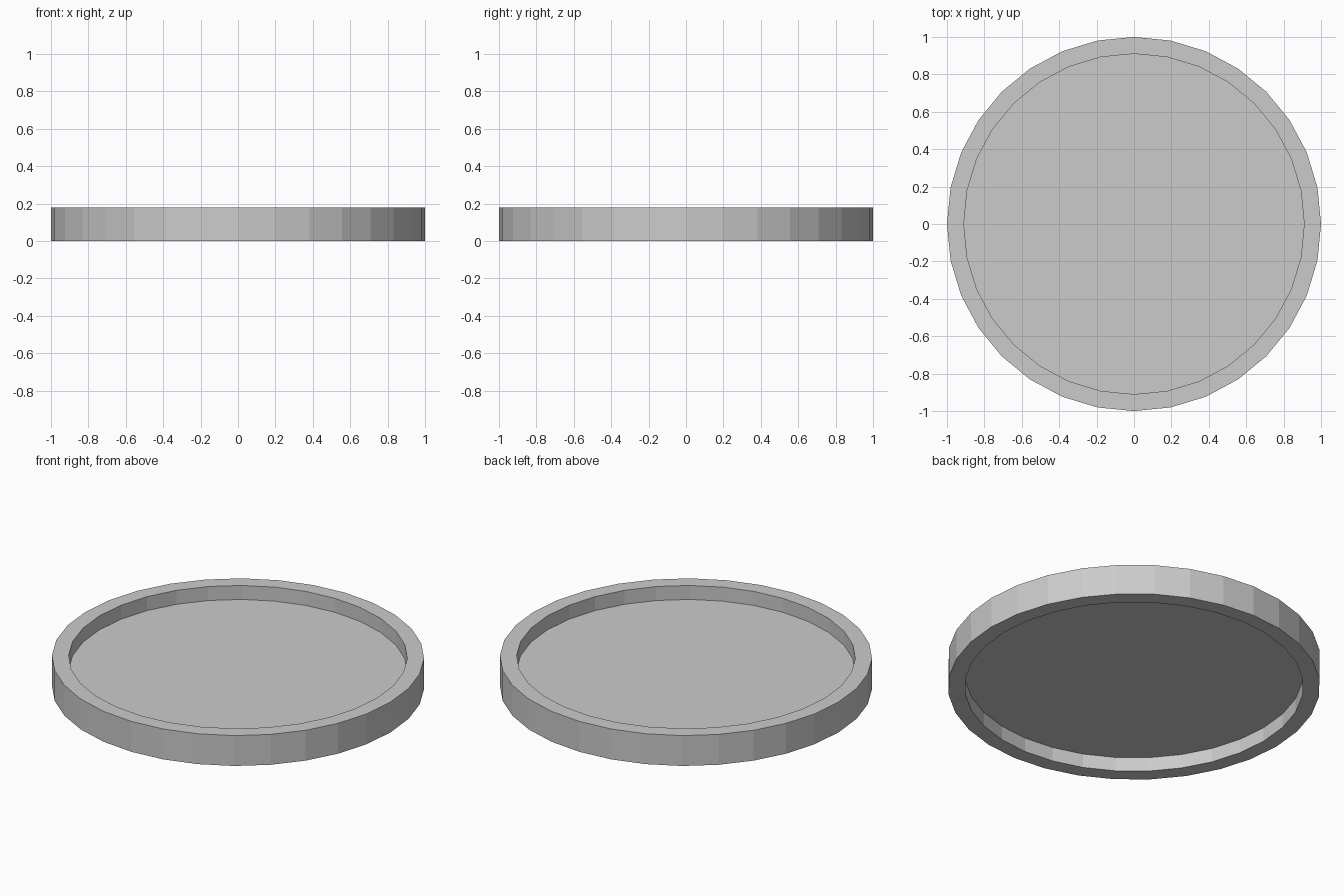
import bpy, bmesh, math
from mathutils import Matrix

if "Cube" in bpy.data.objects:
    bpy.data.objects.remove(bpy.data.objects["Cube"])

SIDES = 32
HEIGHT = 0.18
R_OUT, R_IN = 1.0, 0.91
PANEL_LOW, PANEL_HIGH = 0.083, 0.097


def lathe(name, profile):
    """Turn an (r, z) profile around z; cap both ends with flat polygons."""
    bm = bmesh.new()
    rings = [[bm.verts.new((r * math.cos(2 * math.pi * i / SIDES),
                            r * math.sin(2 * math.pi * i / SIDES), z))
              for i in range(SIDES)] for r, z in profile]
    for a, b in zip(rings, rings[1:]):
        for i in range(SIDES):
            j = (i + 1) % SIDES
            bm.faces.new((a[i], a[j], b[j], b[i]))
    bm.faces.new(rings[0][::-1])
    bm.faces.new(rings[-1])
    bmesh.ops.recalc_face_normals(bm, faces=bm.faces)
    mesh = bpy.data.meshes.new(name)
    bm.to_mesh(mesh)
    bm.free()
    obj = bpy.data.objects.new(name, mesh)
    bpy.context.collection.objects.link(obj)
    return obj


# Round tray: raised rim on both sides of a thin central panel
lathe("round_tray", [
    (R_IN, PANEL_LOW), (R_IN, 0), (R_OUT, 0),
    (R_OUT, HEIGHT), (R_IN, HEIGHT), (R_IN, PANEL_HIGH),
])
